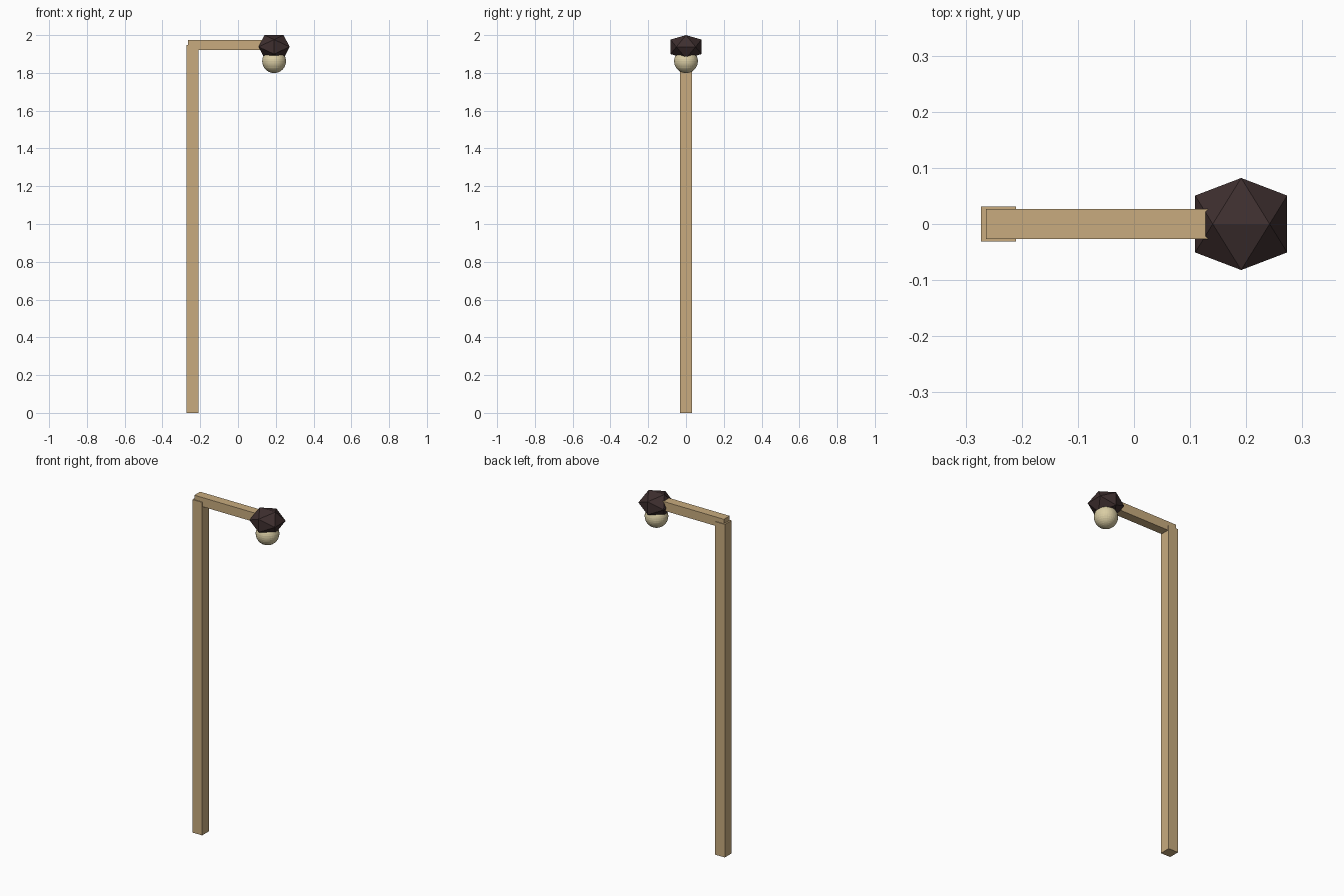
import bpy, bmesh

cube = bpy.data.objects.get("Cube")
if cube:
    bpy.data.objects.remove(cube, do_unlink=True)


def material(name, rgb):
    m = bpy.data.materials.new(name)
    m.diffuse_color = (*rgb, 1)
    m.use_nodes = True
    bsdf = next(n for n in m.node_tree.nodes if n.type == 'BSDF_PRINCIPLED')
    bsdf.inputs["Base Color"].default_value = (*rgb, 1)
    bsdf.inputs["Roughness"].default_value = 0.8
    return m


def add_object(name, bm, mat, location=(0, 0, 0)):
    bmesh.ops.recalc_face_normals(bm, faces=bm.faces)
    mesh = bpy.data.meshes.new(name)
    bm.to_mesh(mesh)
    bm.free()
    mesh.materials.append(mat)
    obj = bpy.data.objects.new(name, mesh)
    obj.location = location
    bpy.context.collection.objects.link(obj)
    return obj


def box(name, low, high, mat):
    bm = bmesh.new()
    bmesh.ops.create_cube(bm, size=1)
    size = [h - l for l, h in zip(low, high)]
    bmesh.ops.scale(bm, vec=size, verts=bm.verts)
    centre = [(l + h) / 2 for l, h in zip(low, high)]
    return add_object(name, bm, mat, centre)


wood = material("pale wood", (0.58, 0.41, 0.21))
dark = material("dark brown shade", (0.048, 0.028, 0.028))
cream = material("cream bulb", (0.70, 0.61, 0.37))

# Square post and the slimmer arm resting in its top
box("post", (-0.273, -0.0315, 0), (-0.21, 0.0315, 1.948), wood)
box("arm", (-0.264, -0.0265, 1.921), (0.18, 0.0265, 1.974), wood)

# Flattened twenty-sided shade with an edge along its top
HEAD_X, RADIUS, HEIGHT = 0.191, 0.082, 0.062
golden = (1 + 5 ** 0.5) / 2
bm = bmesh.new()
for a in (-1, 1):
    for b in (-1 / golden, 1 / golden):
        for corner in ((a, b, 0), (0, a, b), (b, 0, a)):
            bm.verts.new(corner)
bmesh.ops.convex_hull(bm, input=bm.verts)
bmesh.ops.scale(bm, vec=(RADIUS, RADIUS, HEIGHT), verts=bm.verts)
add_object("lamp_shade", bm, dark, (HEAD_X, 0, 2 - HEIGHT))

# Round bulb set into the underside of the shade
bm = bmesh.new()
bmesh.ops.create_uvsphere(bm, u_segments=32, v_segments=16, radius=0.063)
add_object("bulb", bm, cream, (HEAD_X, 0, 1.862))
